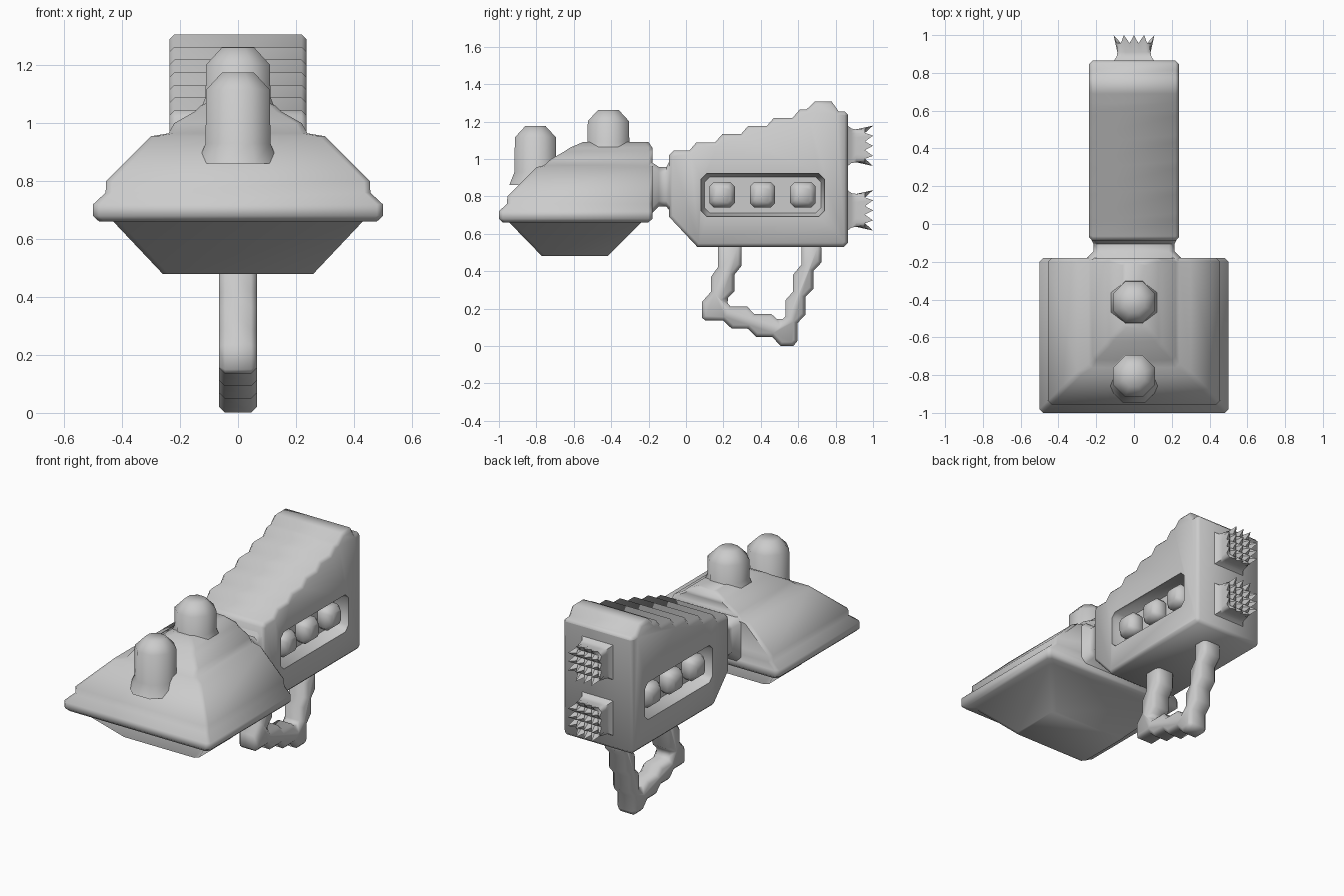
import bpy
import bmesh

if "Cube" in bpy.data.objects:
    bpy.data.objects.remove(bpy.data.objects["Cube"], do_unlink=True)

GREY = (0.6, 0.6, 0.6, 1)
grey = bpy.data.materials.new("plain grey")
grey.use_nodes = True
grey.diffuse_color = GREY
grey.node_tree.nodes["Principled BSDF"].inputs["Base Color"].default_value = GREY


def add(name, bm):
    bmesh.ops.recalc_face_normals(bm, faces=bm.faces[:])
    mesh = bpy.data.meshes.new(name)
    bm.to_mesh(mesh)
    bm.free()
    mesh.materials.append(grey)
    obj = bpy.data.objects.new(name, mesh)
    bpy.context.collection.objects.link(obj)
    return obj


def finish(obj, angle=0.9):
    bpy.ops.object.select_all(action='DESELECT')
    bpy.context.view_layer.objects.active = obj
    obj.select_set(True)
    for mod in list(obj.modifiers):
        bpy.ops.object.modifier_apply(modifier=mod.name)
    bpy.ops.object.shade_smooth_by_angle(angle=angle)


def loft(name, rings):
    """Skin equal-length rings of points and cap both ends."""
    bm = bmesh.new()
    loops = [[bm.verts.new(p) for p in ring] for ring in rings]
    for a, b in zip(loops, loops[1:]):
        for i in range(len(a)):
            j = (i + 1) % len(a)
            bm.faces.new((a[i], a[j], b[j], b[i]))
    bm.faces.new(loops[0])
    bm.faces.new(loops[-1])
    return add(name, bm)


def rect(u0, u1, v0, v1, c):
    """Rectangle with corners cut by c."""
    return [(u0 + c, v0), (u1 - c, v0), (u1, v0 + c), (u1, v1 - c),
            (u1 - c, v1), (u0 + c, v1), (u0, v1 - c), (u0, v0 + c)]


def square(u, v, r, c):
    return rect(u - r, u + r, v - r, v + r, c)


def on_x(x, pts):
    return [(x, u, v) for u, v in pts]


def on_y(y, pts):
    return [(u, y, v) for u, v in pts]


def on_z(z, pts):
    return [(u, v, z) for u, v in pts]


def walk(start, *moves):
    """Points reached from start by following each move in turn."""
    pts = [start]
    for dy, dz in moves:
        pts.append((pts[-1][0] + dy, pts[-1][1] + dz))
    return pts


def prism(name, outline, half, bevel):
    obj = loft(name, [on_x(-half, outline), on_x(half, outline)])
    mod = obj.modifiers.new("bevel", 'BEVEL')
    mod.width = bevel
    mod.segments = 1
    mod.limit_method = 'ANGLE'
    mod.angle_limit = 1.2
    return obj


# Front head: height, half width, front edge, back edge
layers = [(.48, .26, -.77, -.42), (.66, .43, -.945, -.24),
          (.661, .48, -.98, -.2), (.68, .5, -1, -.18),
          (.72, .5, -1, -.18), (.76, .457, -.957, -.18),
          (.8, .455, -.955, -.18), (.955, .3, -.8, -.18),
          (.965, .24, -.76, -.18), (1, .22, -.72, -.18),
          (1.04, .15, -.65, -.18), (1.06, .13, -.62, -.18),
          (1.09, .06, -.55, -.2)]
finish(loft("head", [on_z(z, rect(-w, w, f, b, .02)) for z, w, f, b in layers]))

# Domed posts on the head
for name, y, base, top in (("front_post", -.805, .86, 1.175),
                           ("rear_post", -.415, 1.02, 1.262)):
    profile = [(base, .14), (base + .07, .112), (top - .06, .11), (top, .055)]
    finish(loft(name, [on_z(z, square(0, y, r, r * .58)) for z, r in profile]), 1)

# Neck between head and body
neck = [(-.2, .25, .7, .98), (-.18, .25, .71, .98), (-.145, .215, .745, .957),
        (-.105, .215, .745, .957), (-.07, .232, .7, 1.02)]
finish(loft("neck", [on_y(y, rect(-w, w, a, b, .03)) for y, w, a, b in neck]))

# Body with a stepped roof
roof = walk((-.09, 1.02), (.025, .025), (.083, 0),
            *[(.038, .0437), (.1, 0)] * 4,
            (.038, .0437), (.035, 0), (.046, .043), (.09, 0), (.037, -.052), (.05, 0))
outline = roof + [(.865, 1.235), (.865, .55), (.845, .53), (.06, .53), (-.09, .69)]
body = prism("body", outline, .237, .018)

# Side recesses, cut into the body
cutters = []
for side in (-1, 1):
    cutter = loft("recess_cutter", [
        on_x(side * x, rect(.08 + g, .74 - g, .692 + g, .922 - g, .03))
        for x, g in ((.3, 0), (.215, 0), (.15, .018))])
    cutter.hide_render = True
    mod = body.modifiers.new("recess", 'BOOLEAN')
    mod.operation = 'DIFFERENCE'
    mod.solver = 'EXACT'
    mod.object = cutter
    cutters.append(cutter)
finish(body)
for cutter in cutters:
    bpy.data.objects.remove(cutter, do_unlink=True)

# Three knobs in each recess
for side, label in ((-1, "right"), (1, "left")):
    for i in range(3):
        finish(loft(f"{label}_knob_{i + 1}", [
            on_x(side * x, square(.193 + .216 * i, .808, r, r * .35))
            for x, r in ((.14, .06), (.165, .068), (.205, .068), (.237, .042))]))

# Stepped grip loop below the body: outer edge, then inner edge
outer = walk((.17, .55), (0, -.13), (-.036, -.05), (0, -.08), (-.048, -.054),
             (0, -.086), (.02, -.015), (.094, 0),
             *[(.045, -.043), (.085, 0)] * 2, (.045, -.048), (.07, 0), (.02, .025),
             *[(0, .095), (.043, .045)] * 3, (0, .1))
inner = walk((.617, .55), (0, -.115), (-.045, -.055), (0, -.09), (-.04, -.045),
             (0, -.085), (-.03, -.03), (-.045, .04), (-.092, 0), (-.037, .04),
             (-.09, 0), (-.028, .035), (.048, .045), (0, .09), (.04, .05), (0, .12))
finish(prism("grip", outer + inner, .065, .02))

# Spiked rear crowns
N = 8
for name, height in (("upper_crown", 1.07), ("lower_crown", .725)):
    bm = bmesh.new()
    bmesh.ops.create_grid(bm, x_segments=N, y_segments=N, size=1)
    rim = [e for e in bm.edges if e.is_boundary]
    for v in bm.verts:
        i, j = (round((c + 1) * N / 2) for c in v.co.xy)
        peak = i % 2 == 0 and j % 2 == 0
        corner = i in (0, N) and j in (0, N)
        spread = .08 if corner else .108 if peak else .092
        v.co = (v.co.x * spread, 1 if peak and not corner else .957,
                height + v.co.y * spread)
    for y, size in ((.91, .088), (.885, .092), (.855, .115)):
        new = bmesh.ops.extrude_edge_only(bm, edges=rim)["geom"]
        rim = [g for g in new if isinstance(g, bmesh.types.BMEdge)
               and all(v in new for v in g.verts)]
        for v in (g for g in new if isinstance(g, bmesh.types.BMVert)):
            dx, dz = v.co.x, v.co.z - height
            k = size / max(abs(dx), abs(dz))
            v.co = (dx * k, y, height + dz * k)
    finish(add(name, bm))
